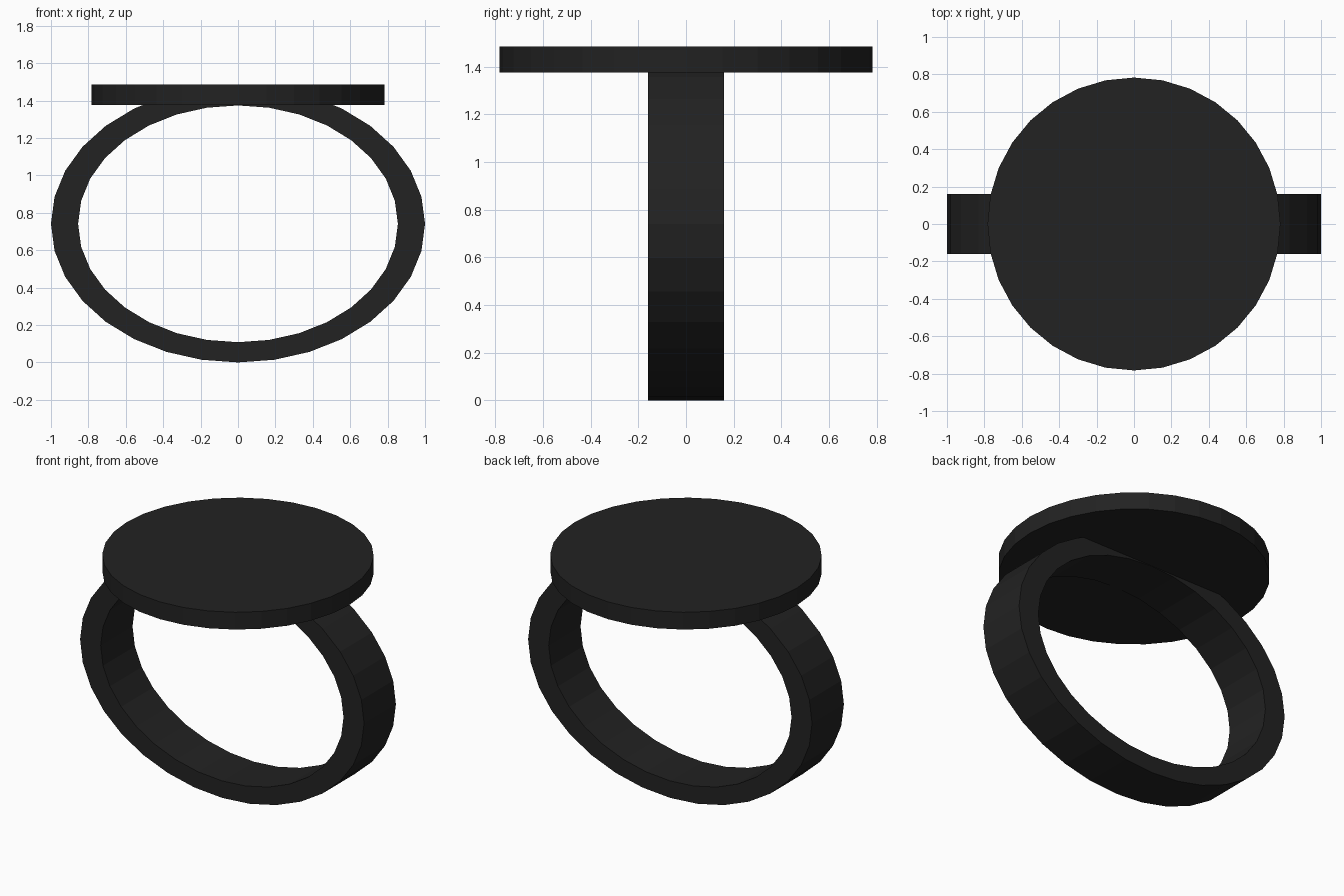
import bpy, bmesh, math

if "Cube" in bpy.data.objects:
    bpy.data.objects.remove(bpy.data.objects["Cube"])

SIDES = 32

black = bpy.data.materials.new("matte black")
black.diffuse_color = (0.016, 0.016, 0.016, 1)
black.use_nodes = True
black.node_tree.nodes["Principled BSDF"].inputs["Base Color"].default_value = black.diffuse_color


def finish(name, bm):
    bmesh.ops.recalc_face_normals(bm, faces=bm.faces)
    mesh = bpy.data.meshes.new(name)
    bm.to_mesh(mesh)
    bm.free()
    mesh.materials.append(black)
    obj = bpy.data.objects.new(name, mesh)
    bpy.context.collection.objects.link(obj)
    return obj


# Oval band: a rectangular section swept round an ellipse
def oval_band(name, outer, inner, half_width, centre_z):
    bm = bmesh.new()
    loops = []
    for (rx, rz), y in ((outer, -half_width), (outer, half_width),
                        (inner, half_width), (inner, -half_width)):
        loops.append([bm.verts.new((rx * math.cos(math.tau * i / SIDES), y,
                                    centre_z + rz * math.sin(math.tau * i / SIDES)))
                      for i in range(SIDES)])
    for k in range(4):
        a, b = loops[k], loops[(k + 1) % 4]
        for i in range(SIDES):
            j = (i + 1) % SIDES
            bm.faces.new((a[i], a[j], b[j], b[i]))
    return finish(name, bm)


# Flat round plate on top of the band
def round_plate(name, radius, bottom, top):
    bm = bmesh.new()
    bmesh.ops.create_cone(bm, cap_ends=True, segments=SIDES, radius1=radius,
                          radius2=radius, depth=top - bottom)
    bmesh.ops.translate(bm, verts=bm.verts, vec=(0, 0, (top + bottom) / 2))
    return finish(name, bm)


oval_band("ring_band", (1.0, 0.741), (0.855, 0.633), 0.16, 0.741)
round_plate("top_plate", 0.783, 1.375, 1.485)
